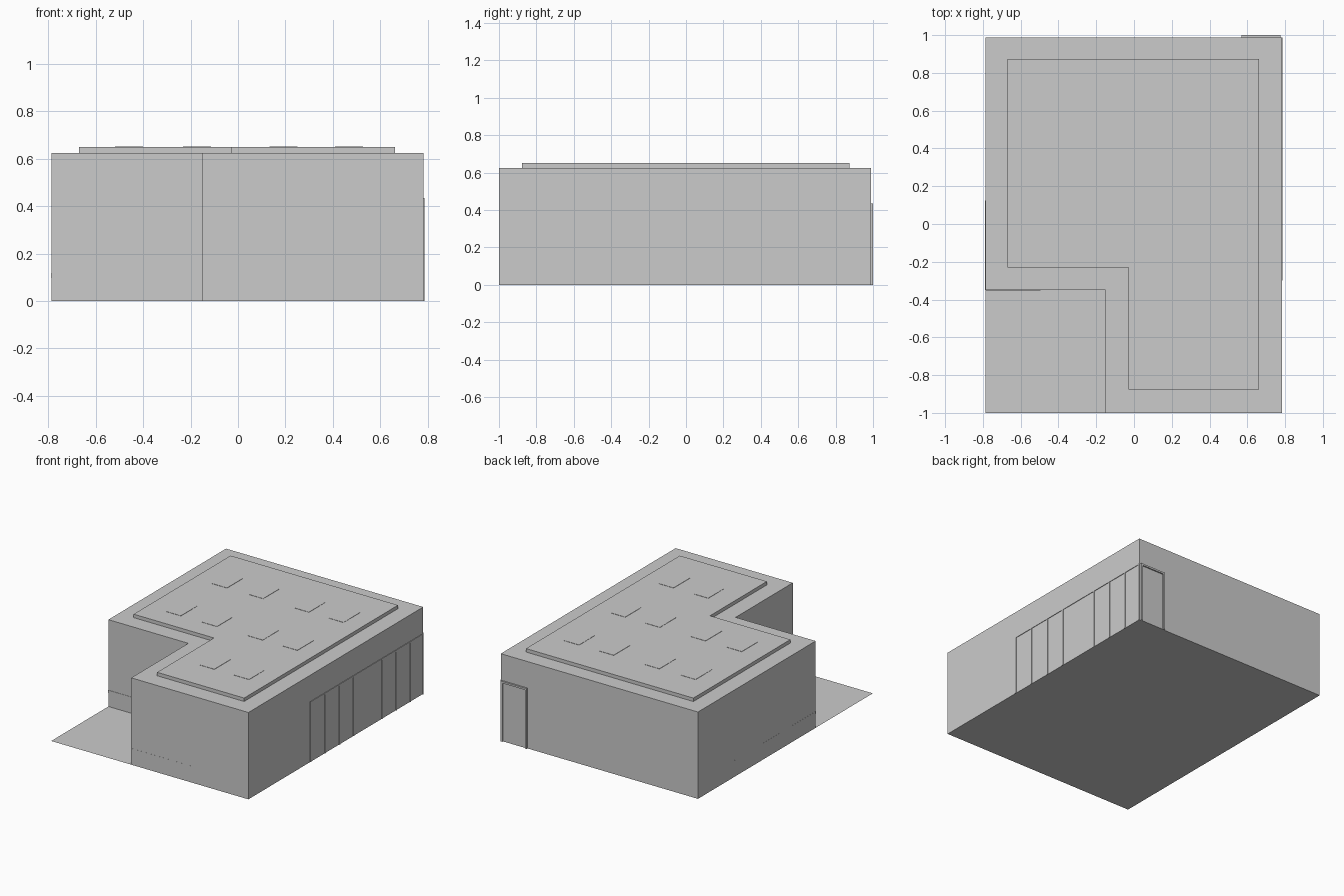
import bpy, bmesh

if "Cube" in bpy.data.objects:
    bpy.data.objects.remove(bpy.data.objects["Cube"])

def prism(name, pts, z0, z1, bottom=True):
    """Extrude a flat outline (counter-clockwise, seen from above) from z0 to z1."""
    bm = bmesh.new()
    low = [bm.verts.new((x, y, z0)) for x, y in pts]
    if z1 > z0:
        high = [bm.verts.new((x, y, z1)) for x, y in pts]
        n = len(pts)
        for i in range(n):
            j = (i + 1) % n
            bm.faces.new((low[i], low[j], high[j], high[i]))
        bm.faces.new(high)
    if bottom:
        bm.faces.new(low[::-1])
    mesh = bpy.data.meshes.new(name)
    bm.to_mesh(mesh)
    bm.free()
    ob = bpy.data.objects.new(name, mesh)
    bpy.context.collection.objects.link(ob)
    return ob

def box(name, x0, x1, y0, y1, z0, z1):
    return prism(name, [(x0, y0), (x1, y0), (x1, y1), (x0, y1)], z0, z1)

def l_outline(x0, x1, y0, y1, nx, ny):
    """L plan with its front-left corner cut out at (nx, ny)."""
    return [(nx, y0), (x1, y0), (x1, y1), (x0, y1), (x0, ny), (nx, ny)]

L, R, F, B = -0.787, 0.783, -1.0, 0.988      # wall planes
NX, NY = -0.15, -0.35                        # notch corner
WALL, ROOF, HEAD = 0.625, 0.65, 0.435        # heights

# Site slab, walls and raised roof
prism("site_slab", [(L, F), (R, F), (R, B), (L, B)], 0, 0)
prism("building_walls", l_outline(L, R, F, B, NX, NY), 0, WALL, bottom=False)
prism("raised_roof", l_outline(-0.67, 0.663, -0.877, 0.873, -0.03, -0.23),
      WALL, ROOF, bottom=False)

# Skylights in three rows, the front row only over the short wing
cols = (-0.46, -0.172, 0.192, 0.468)
for y, xs in ((-0.535, cols[2:]), (0.015, cols), (0.54, cols)):
    for x in xs:
        box("skylight", x - 0.059, x + 0.059, y - 0.092, y + 0.092, ROOF - 0.002, ROOF + 0.002)

# Window wall on the right side: mullions and head rail
T = 0.005
mullions = (-0.293, -0.13, 0.035, 0.195, 0.52, 0.68, 0.84, B - T)
for y in mullions:
    box("window_mullion", R - 0.005, R + 0.004, y - T, y + T, 0, HEAD)
box("window_head_rail", R - 0.005, R + 0.004, mullions[0] - T, B, HEAD - 2 * T, HEAD)

# Back door with a projecting frame
DX0, DX1, W = 0.57, 0.775, 0.013
for x in (DX0, DX1 - W):
    box("door_jamb", x, x + W, B - 0.004, 1.0, 0, HEAD)
box("door_head", DX0 + W, DX1 - W, B - 0.004, 1.0, HEAD - W, HEAD)
box("door_panel", DX0 + W, DX1 - W, B - 0.004, B + 0.003, 0, HEAD - W)

# Thin wall trims that taper away into the walls
P, Z0, Z1 = 0.003, 0.098, 0.118
prism("front_trim", [(NX, F), (NX, F - P / 3), (0.5, F)], Z0, Z1)
prism("recess_trim", [(L, NY), (L, NY - P), (-0.4, NY)], Z0, Z1)
prism("left_trim", [(L, NY), (L, 0.6), (L - P / 3, NY)], Z0, Z1)
